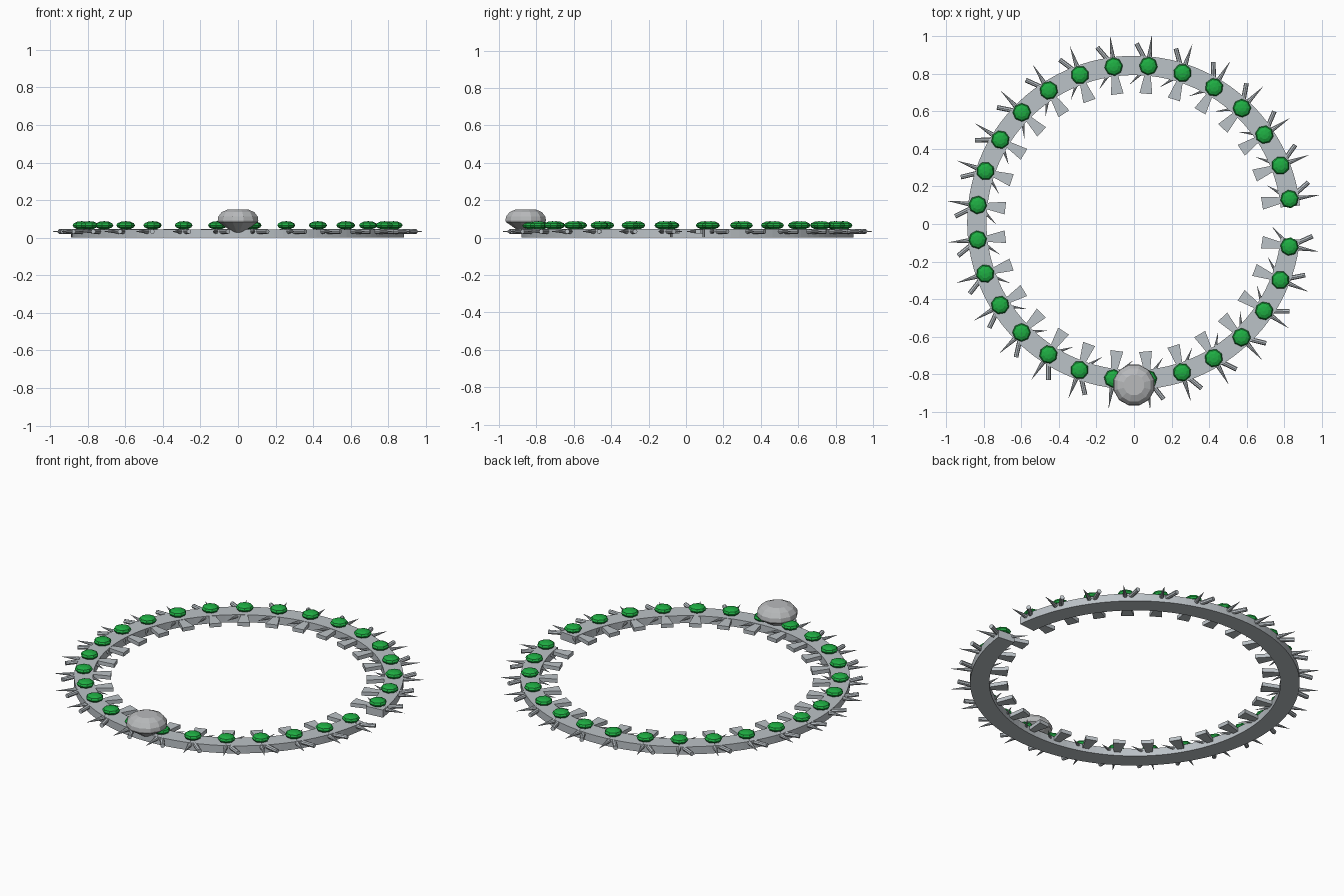
import bpy, bmesh, math
from mathutils import Vector, Matrix

if "Cube" in bpy.data.objects:
    bpy.data.objects.remove(bpy.data.objects["Cube"])

R, CY = 0.837, 0.0075          # stone circle radius and y offset
N, A0, STEP = 28, 8.6, 12.69   # stones around the open band (degrees)


def material(name, rgb):
    m = bpy.data.materials.new(name)
    m.diffuse_color = (*rgb, 1)
    m.use_nodes = True
    m.node_tree.nodes["Principled BSDF"].inputs["Base Color"].default_value = m.diffuse_color
    return m


silver = material("silver", (0.50, 0.54, 0.57))
green = material("green_stone", (0.013, 0.42, 0.055))
clear = material("clear_stone", (0.48, 0.49, 0.50))


def finish(bm, name, mat):
    bmesh.ops.recalc_face_normals(bm, faces=bm.faces)
    me = bpy.data.meshes.new(name)
    bm.to_mesh(me)
    bm.free()
    me.materials.append(mat)
    ob = bpy.data.objects.new(name, me)
    bpy.context.collection.objects.link(ob)
    return ob


def loft(bm, loops):
    """Bridge equal-length closed loops of points and cap both ends."""
    vs = [[bm.verts.new(p) for p in lp] for lp in loops]
    n = len(vs[0])
    for a, b in zip(vs, vs[1:]):
        for i in range(n):
            j = (i + 1) % n
            bm.faces.new((a[i], a[j], b[j], b[i]))
    bm.faces.new(vs[0])
    bm.faces.new(vs[-1])


def lathe_loops(profile, sides, centre, turn=0.0):
    c = Vector(centre)
    return [[c + Vector((r * math.cos(turn + math.tau * k / sides),
                         r * math.sin(turn + math.tau * k / sides), z))
             for k in range(sides)] for r, z in profile]


def stone_matrix(i, turn, z):
    """Frame at stone i whose x axis points outward, turned by some degrees."""
    a = math.radians(A0 + STEP * i)
    return (Matrix.Translation((R * math.cos(a), CY + R * math.sin(a), z))
            @ Matrix.Rotation(a + math.radians(turn), 4, 'Z'))


# Open flat band with a gap on the right
bm = bmesh.new()
section = [(0.785, 0.0), (0.888, 0.0), (0.888, 0.045), (0.785, 0.045)]
loops = []
SEG, END = 112, 5.9
for k in range(SEG + 1):
    a = math.radians(END + (360 - 2 * END) * k / SEG)
    loops.append([(r * math.cos(a), CY + r * math.sin(a), z) for r, z in section])
loft(bm, loops)
finish(bm, "band", silver)

# Green stones: faceted, flattened octagonal beads
bm = bmesh.new()
for i in range(N):
    m = stone_matrix(i, 0, 0.066)
    bmesh.ops.create_uvsphere(bm, u_segments=8, v_segments=6, radius=1,
                              matrix=m @ Matrix.Diagonal((0.049, 0.049, 0.022, 1)))
finish(bm, "green_stones", green)


# Round tapered pieces around each stone
def pins(name, turn, start, end, r1, r2, sides):
    bm = bmesh.new()
    for i in range(N):
        m = (stone_matrix(i, turn, 0.033)
             @ Matrix.Translation(((start + end) / 2, 0, 0))
             @ Matrix.Rotation(math.pi / 2, 4, 'Y'))
        bmesh.ops.create_cone(bm, cap_ends=True, segments=sides,
                              radius1=r1, radius2=r2, depth=end - start, matrix=m)
    return finish(bm, name, silver)


pins("outer_spikes", -1, 0.01, 0.16, 0.017, 0.0005, 8)
pins("inner_spikes", 140, 0.01, 0.14, 0.014, 0.0005, 8)
pins("outer_rods", 33, 0.0, 0.135, 0.0125, 0.0125, 8)

# Flared flat leaves pointing inward
bm = bmesh.new()
for i in range(N):
    m = stone_matrix(i, 180, 0.032)
    loft(bm, [[m @ Vector((x, s * w, z * 0.011))
               for s, z in ((-1, -1), (1, -1), (1, 1), (-1, 1))]
              for x, w in ((0.02, 0.012), (0.148, 0.034))])
finish(bm, "inner_leaves", silver)

# Large clear stone at the front
bm = bmesh.new()
cut = [(0.002, 0.012), (0.109, 0.083), (0.112, 0.092), (0.109, 0.112), (0.090, 0.136), (0.056, 0.151)]
loft(bm, lathe_loops(cut, 12, (0, -0.857, 0), math.pi / 12))
finish(bm, "large_clear_stone", clear)
